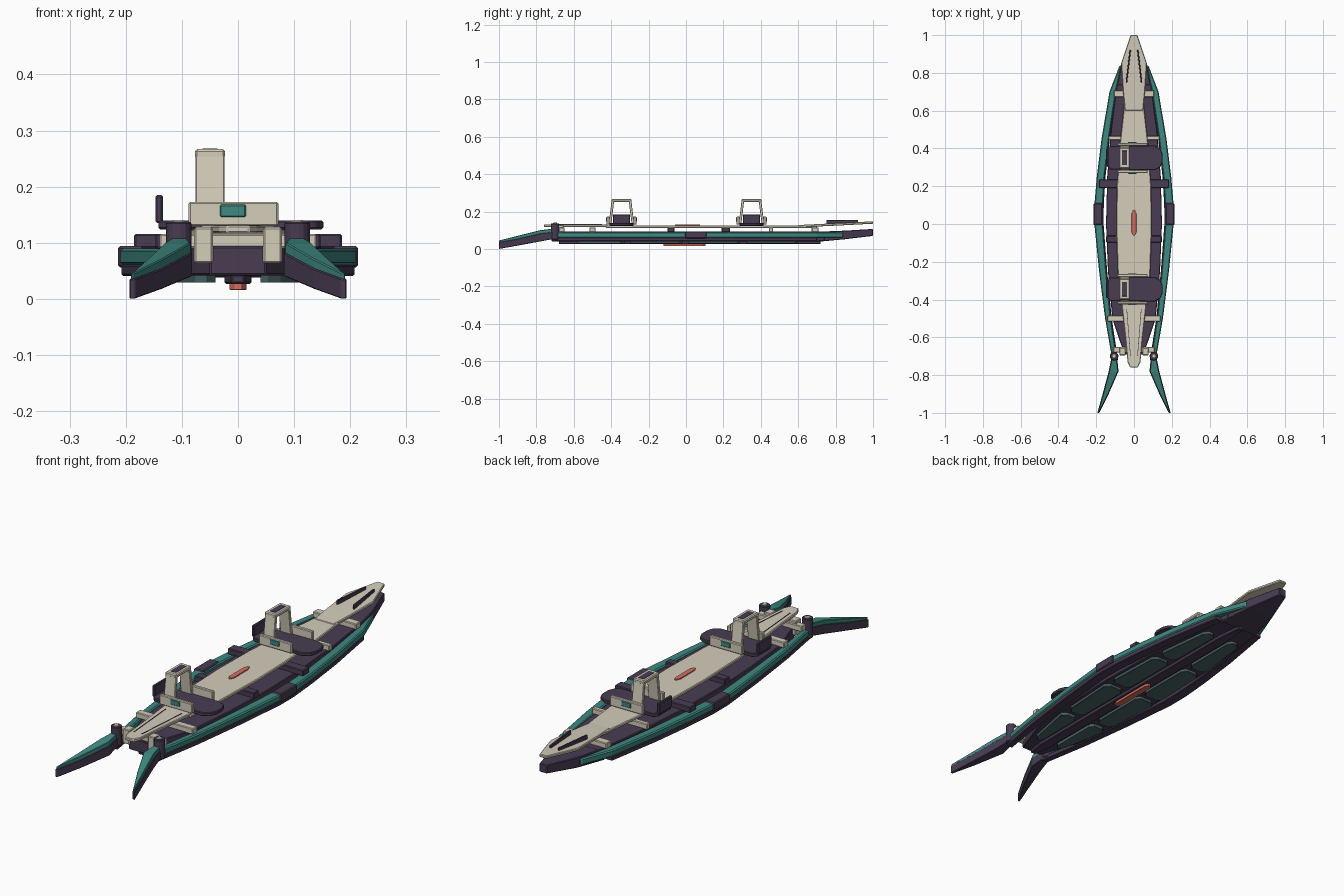
import bpy, bmesh, math
from mathutils import Vector


def material(name, rgb):
    m = bpy.data.materials.new(name)
    m.diffuse_color = (*rgb, 1)
    return m


CREAM = material("cream", (0.66, 0.61, 0.50))
DARK = material("dark_plum", (0.065, 0.045, 0.085))
TEAL = material("teal", (0.05, 0.25, 0.22))
CORAL = material("coral", (0.70, 0.16, 0.12))
SLATE = material("slate_teal", (0.07, 0.13, 0.14))


def finish(name, bm, mat, bevel=0.0, mirror=False):
    bmesh.ops.recalc_face_normals(bm, faces=bm.faces)
    me = bpy.data.meshes.new(name)
    bm.to_mesh(me)
    bm.free()
    ob = bpy.data.objects.new(name, me)
    bpy.context.collection.objects.link(ob)
    me.materials.append(mat)
    if bevel:
        b = ob.modifiers.new("bevel", 'BEVEL')
        b.width, b.segments = bevel, 1
    if mirror:
        ob.modifiers.new("mirror", 'MIRROR')
    return ob


def loft(name, stations, mat, bevel=0.003, mirror=False):
    """Skin rectangular sections given as (y, x0, x1, z0, z1)."""
    bm = bmesh.new()
    rings = [[bm.verts.new(p) for p in ((a, y, c), (b, y, c), (b, y, d), (a, y, d))]
             for y, a, b, c, d in stations]
    for r, s in zip(rings, rings[1:]):
        for i in range(4):
            j = (i + 1) % 4
            bm.faces.new((r[i], r[j], s[j], s[i]))
    bm.faces.new(rings[0])
    bm.faces.new(rings[-1])
    return finish(name, bm, mat, bevel, mirror)


def deck(name, outline, mat, z0, z1, bevel=0.003):
    """Symmetric flat plate from (y, half width) pairs."""
    return loft(name, [(y, -w, w, z0, z1) for y, w in outline], mat, bevel)


def box(name, x0, x1, y0, y1, z0, z1, mat, bevel=0.003, mirror=False):
    return loft(name, [(y0, x0, x1, z0, z1), (y1, x0, x1, z0, z1)], mat, bevel, mirror)


def cylinder(name, x, y, z0, z1, r, mat, mirror=False):
    bm = bmesh.new()
    bmesh.ops.create_cone(bm, cap_ends=True, segments=12, radius1=r, radius2=r, depth=z1 - z0)
    bmesh.ops.translate(bm, verts=bm.verts, vec=(x, y, (z0 + z1) / 2))
    return finish(name, bm, mat, 0.003, mirror)


def prism(name, pts, z0, z1, mat, bevel=0.003):
    """Extrude an xy outline upwards."""
    bm = bmesh.new()
    f = bm.faces.new([bm.verts.new((x, y, z0)) for x, y in pts])
    g = bmesh.ops.extrude_face_region(bm, geom=[f])
    bmesh.ops.translate(bm, vec=(0, 0, z1 - z0),
                        verts=[v for v in g['geom'] if isinstance(v, bmesh.types.BMVert)])
    return finish(name, bm, mat, bevel)


# Hull slab and prow
HULL = [(-0.69, 0.05), (-0.62, 0.075), (-0.5, 0.115), (-0.25, 0.138), (0, 0.148),
        (0.25, 0.142), (0.5, 0.122), (0.74, 0.09)]
deck("hull", HULL, DARK, 0.042, 0.094)
loft("prow", [(0.70, -0.095, 0.095, 0.038, 0.092), (0.85, -0.066, 0.066, 0.052, 0.098),
              (0.999, -0.018, 0.018, 0.07, 0.107)], DARK)

# Side rails: teal tube above a dark sill
RAIL = [(-0.72, 0.088, 0.115), (-0.5, 0.122, 0.153), (-0.25, 0.146, 0.185), (0, 0.165, 0.210),
        (0.1, 0.164, 0.210), (0.25, 0.155, 0.197), (0.45, 0.132, 0.172), (0.7, 0.095, 0.130),
        (0.84, 0.066, 0.076)]
loft("side_rail", [(y, a, b, 0.06, 0.09) for y, a, b in RAIL], TEAL, 0.005, True)
loft("rail_sill", [(y, a - 0.004, b - 0.002, 0.041, 0.061) for y, a, b in RAIL[:-1]], DARK, 0.003, True)
box("rail_clamp", 0.168, 0.214, -0.005, 0.11, 0.056, 0.094, DARK, 0.004, True)

# Cream decks
deck("main_deck", [(-0.43, 0.07), (-0.25, 0.086), (0, 0.094), (0.2, 0.09), (0.42, 0.075),
                   (0.6, 0.055), (0.7, 0.045)], CREAM, 0.113, 0.126)
deck("stern_deck", [(-0.76, 0.02), (-0.73, 0.034), (-0.6, 0.046), (-0.42, 0.066)], CREAM, 0.117, 0.131)
loft("bow_deck", [(0.6, -0.048, 0.048, 0.115, 0.128), (0.7, -0.058, 0.058, 0.12, 0.133),
                  (0.85, -0.068, 0.068, 0.127, 0.14), (1.0, -0.018, 0.018, 0.135, 0.148)], CREAM)
loft("bow_fin", [(0.75, 0.036, 0.044, 0.132, 0.154), (0.92, 0.016, 0.024, 0.138, 0.155)], DARK, 0.001, True)
loft("stern_strip", [(-0.70, 0.017, 0.020, 0.128, 0.133), (-0.45, 0.037, 0.040, 0.128, 0.133)],
     DARK, 0, True)
deck("deck_marker", [(-0.06, 0.004), (-0.045, 0.012), (0.055, 0.012), (0.075, 0.004)],
     CORAL, 0.124, 0.130, 0.001)

# Cross beams
for i, (y, half, d, mat) in enumerate([(0.69, 0.106, 0.036, CREAM), (0.455, 0.135, 0.022, CREAM),
                                       (0.213, 0.185, 0.044, DARK), (-0.08, 0.147, 0.036, DARK),
                                       (-0.50, 0.14, 0.032, CREAM), (-0.665, 0.11, 0.03, CREAM)]):
    box(f"cross_beam_{i}", -half, half, y - d / 2, y + d / 2, 0.09, 0.116, mat)
box("stern_support", 0.045, 0.078, -0.695, -0.655, 0.064, 0.128, CREAM, 0.003, True)

# Seats
for n, y in (("front", -0.345), ("rear", 0.35)):
    pad = [(-0.142, -0.045), (-0.125, -0.062), (0.11, -0.065), (0.14, -0.048), (0.152, -0.02),
           (0.152, 0.02), (0.14, 0.048), (0.11, 0.065), (-0.125, 0.062), (-0.142, 0.045)]
    prism(f"{n}_seat_pad", [(px, y + py) for px, py in pad], 0.124, 0.14, DARK)
    box(f"{n}_seat_side_plate", -0.147, -0.134, y - 0.046, y + 0.046, 0.135, 0.185, DARK)
    for s in (-1, 1):
        a, b = sorted((y + s * 0.064, y + s * 0.080))
        box(f"{n}_seat_bar", -0.088, 0.072, a, b, 0.130, 0.173, CREAM)
        a, b = sorted((y + s * 0.078, y + s * 0.084))
        box(f"{n}_seat_badge_plate", -0.032, 0.014, a, b, 0.146, 0.168, TEAL, 0.002)
        # Leaning leg of the upright hoop
        bm = bmesh.new()
        bmesh.ops.create_cube(bm, size=1)
        for v in bm.verts:
            top = v.co.z > 0
            v.co = Vector((-0.05 + v.co.x * 0.052, y + s * (0.046 if top else 0.061) + v.co.y * 0.014,
                           0.258 if top else 0.135))
        finish(f"{n}_hoop_leg", bm, CREAM, 0.002)
    box(f"{n}_hoop_top", -0.077, -0.023, y - 0.054, y + 0.054, 0.25, 0.267, CREAM, 0.004)
    box(f"{n}_hoop_inset", -0.064, -0.036, y - 0.038, y + 0.038, 0.262, 0.268, DARK, 0.001)

# Stern steering fins on pivots
cylinder("fin_pivot", 0.105, -0.70, 0.05, 0.137, 0.023, DARK, True)
cylinder("fin_pivot_cap", 0.105, -0.70, 0.13, 0.141, 0.012, CREAM, True)
FIN = [(-0.70, 0.09, 0.118, 0.055, 0.092, 0.110), (-0.78, 0.082, 0.134, 0.040, 0.082, 0.100),
       (-0.9, 0.134, 0.166, 0.018, 0.054, 0.070), (-1.0, 0.184, 0.194, 0.0, 0.036, 0.045)]
loft("fin_body", [(y, a, b, c, d) for y, a, b, c, d, e in FIN], DARK, 0.002, True)
loft("fin_top", [(y, a + 0.003, b - 0.003, d - 0.002, e) for y, a, b, c, d, e in FIN], TEAL, 0.002, True)

# Keel and underside panels
deck("keel", [(-0.68, 0.012), (-0.6, 0.024), (0.6, 0.024), (0.72, 0.012)], DARK, 0.027, 0.044)
deck("keel_strip", [(-0.12, 0.006), (-0.1, 0.015), (0.09, 0.015), (0.105, 0.006)], CORAL, 0.016, 0.029, 0.001)


def hull_width(y):
    for (a, u), (b, v) in zip(HULL, HULL[1:]):
        if a <= y <= b:
            return u + (v - u) * (y - a) / (b - a)


for i, (a, b) in enumerate([(-0.58, -0.33), (-0.30, -0.02), (0.01, 0.29), (0.32, 0.60)]):
    wa, wb = hull_width(a) - 0.012, hull_width(b) - 0.012
    loft(f"belly_panel_{i}", [(a, 0.055, wa - 0.02, 0.029, 0.043), (a + 0.02, 0.04, wa, 0.029, 0.043),
                              (b - 0.02, 0.04, wb, 0.029, 0.043), (b, 0.055, wb - 0.02, 0.029, 0.043)],
         SLATE, 0.002, True)
